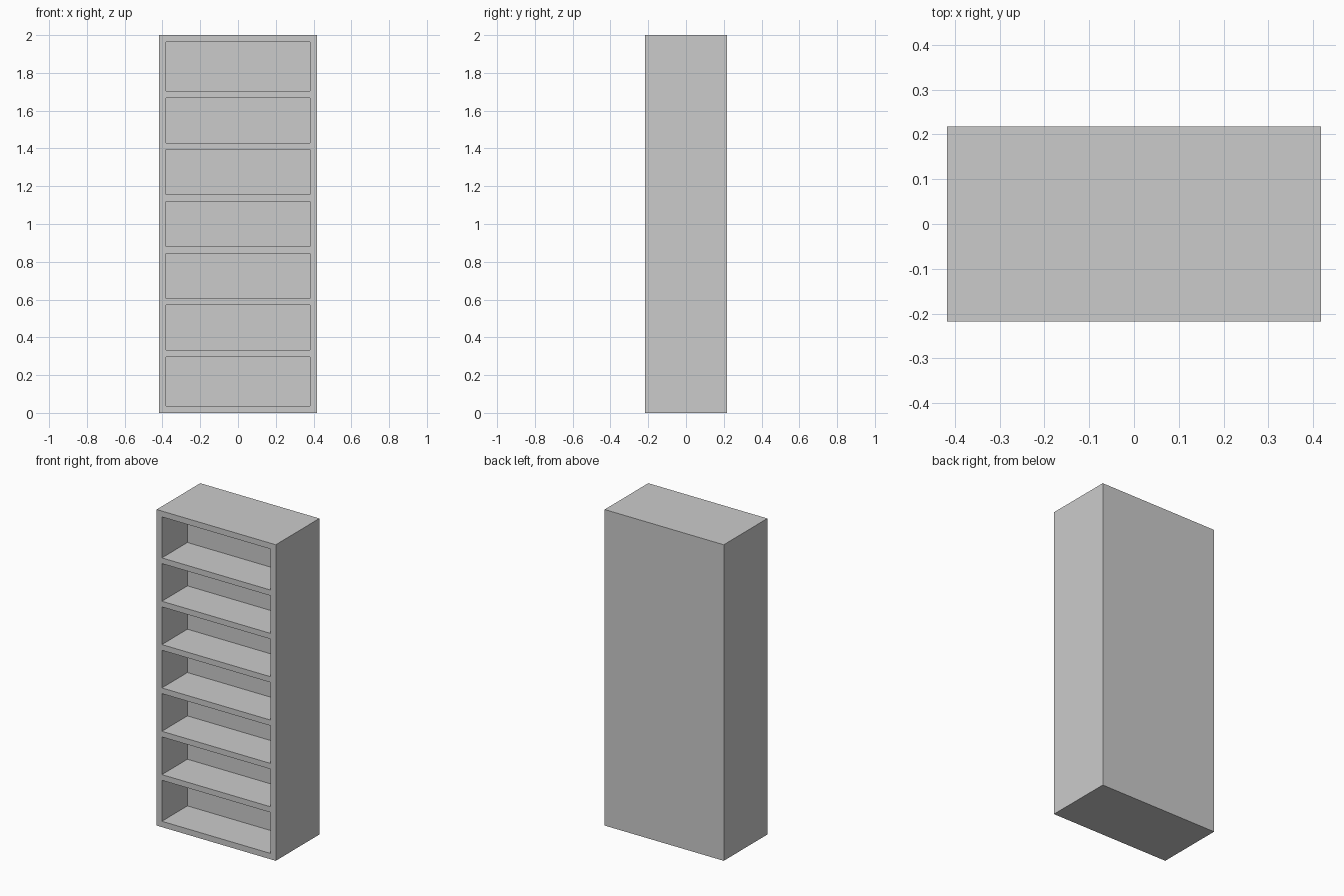
import bpy

if "Cube" in bpy.data.objects:
    bpy.data.objects.remove(bpy.data.objects["Cube"])

WIDTH, DEPTH, HEIGHT = 0.834, 0.436, 2.0
FRAME = 0.037          # side, top and bottom thickness
SHELF = 0.036          # shelf thickness
PITCH = 0.2743         # shelf spacing
RECESS = 0.255         # compartment depth
COUNT = 7


def box(name, x, y, z):
    """Box from (min, max) pairs on each axis."""
    bpy.ops.mesh.primitive_cube_add(
        size=1, location=[sum(r) / 2 for r in (x, y, z)])
    obj = bpy.context.object
    obj.name = name
    obj.scale = [r[1] - r[0] for r in (x, y, z)]
    bpy.ops.object.transform_apply(location=True, rotation=True, scale=True)
    return obj


# Solid cabinet body with a thick back
body = box("bookcase", (-WIDTH / 2, WIDTH / 2), (-DEPTH / 2, DEPTH / 2), (0, HEIGHT))

# Shelf heights, symmetric about the middle
shelves = [HEIGHT / 2 + (i - (COUNT - 2) / 2) * PITCH for i in range(COUNT - 1)]
floors = [FRAME] + [s + SHELF / 2 for s in shelves]
ceilings = [s - SHELF / 2 for s in shelves] + [HEIGHT - FRAME]

# Open compartments cut in from the front
inner = WIDTH / 2 - FRAME
for i, (low, high) in enumerate(zip(floors, ceilings)):
    cutter = box(f"compartment_cutter_{i + 1}", (-inner, inner),
                 (-DEPTH / 2 - 0.1, -DEPTH / 2 + RECESS), (low, high))
    cutter.hide_render = True
    mod = body.modifiers.new("compartment", 'BOOLEAN')
    mod.operation = 'DIFFERENCE'
    mod.solver = 'EXACT'
    mod.object = cutter
    bpy.context.view_layer.objects.active = body
    bpy.ops.object.modifier_apply(modifier=mod.name)
    bpy.data.objects.remove(cutter, do_unlink=True)
